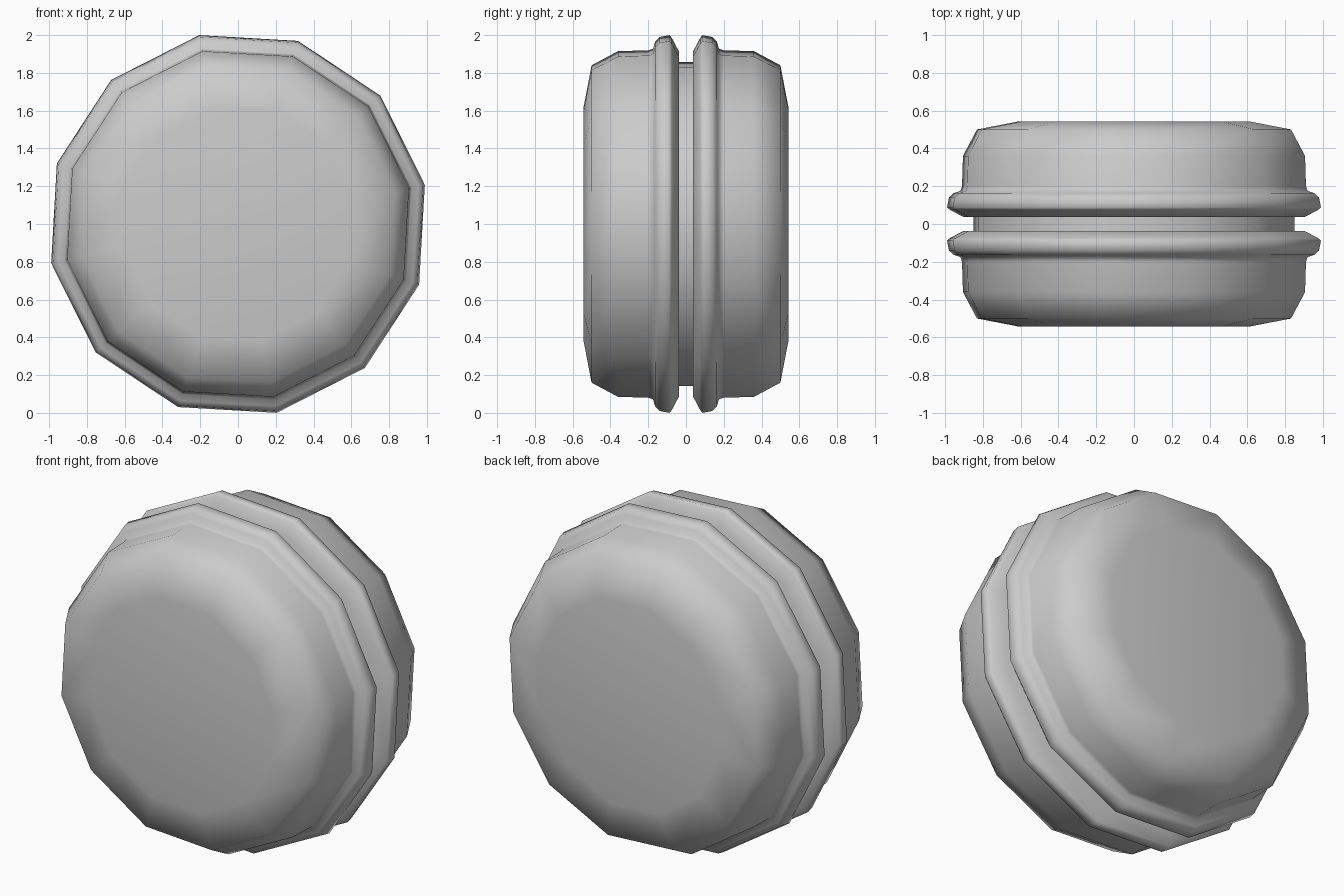
import bpy, bmesh, math

if "Cube" in bpy.data.objects:
    bpy.data.objects.remove(bpy.data.objects["Cube"])

SIDES = 12
PHASE = math.radians(11.7)
RX, RZ = 1.01, 1.021   # radius scale in x and z


def lathe(name, profile, sharp_angle):
    """Spin (radius, y) points about the y axis and cap both ends."""
    bm = bmesh.new()
    rings = []
    for r, y in profile:
        ring = []
        for i in range(SIDES):
            a = PHASE + 2 * math.pi * i / SIDES
            ring.append(bm.verts.new((RX * r * math.cos(a), y, 1 + RZ * r * math.sin(a))))
        rings.append(ring)
    for a, b in zip(rings, rings[1:]):
        for i in range(SIDES):
            j = (i + 1) % SIDES
            bm.faces.new((a[i], a[j], b[j], b[i]))
    bm.faces.new(rings[0])
    bm.faces.new(rings[-1])
    bmesh.ops.recalc_face_normals(bm, faces=bm.faces[:])
    mesh = bpy.data.meshes.new(name)
    bm.to_mesh(mesh)
    bm.free()
    ob = bpy.data.objects.new(name, mesh)
    bpy.context.collection.objects.link(ob)
    bpy.ops.object.select_all(action='DESELECT')
    ob.select_set(True)
    bpy.context.view_layer.objects.active = ob
    bpy.ops.object.shade_smooth_by_angle(angle=math.radians(sharp_angle))
    return ob


# Domed shell with a rolled rim, from outer cap to inner face
shell = [(0.62, 0.542), (0.84, 0.50), (0.915, 0.36), (0.92, 0.20),
         (0.928, 0.175), (0.965, 0.163), (0.99, 0.14), (1.0, 0.088),
         (0.985, 0.075), (0.915, 0.038)]
for name, side in (("front_shell", -1), ("back_shell", 1)):
    lathe(name, [(r, side * y) for r, y in shell], 85)

# Filling seen in the groove between the shells
lathe("filling", [(0.858, -0.045), (0.858, 0.045)], 40)
